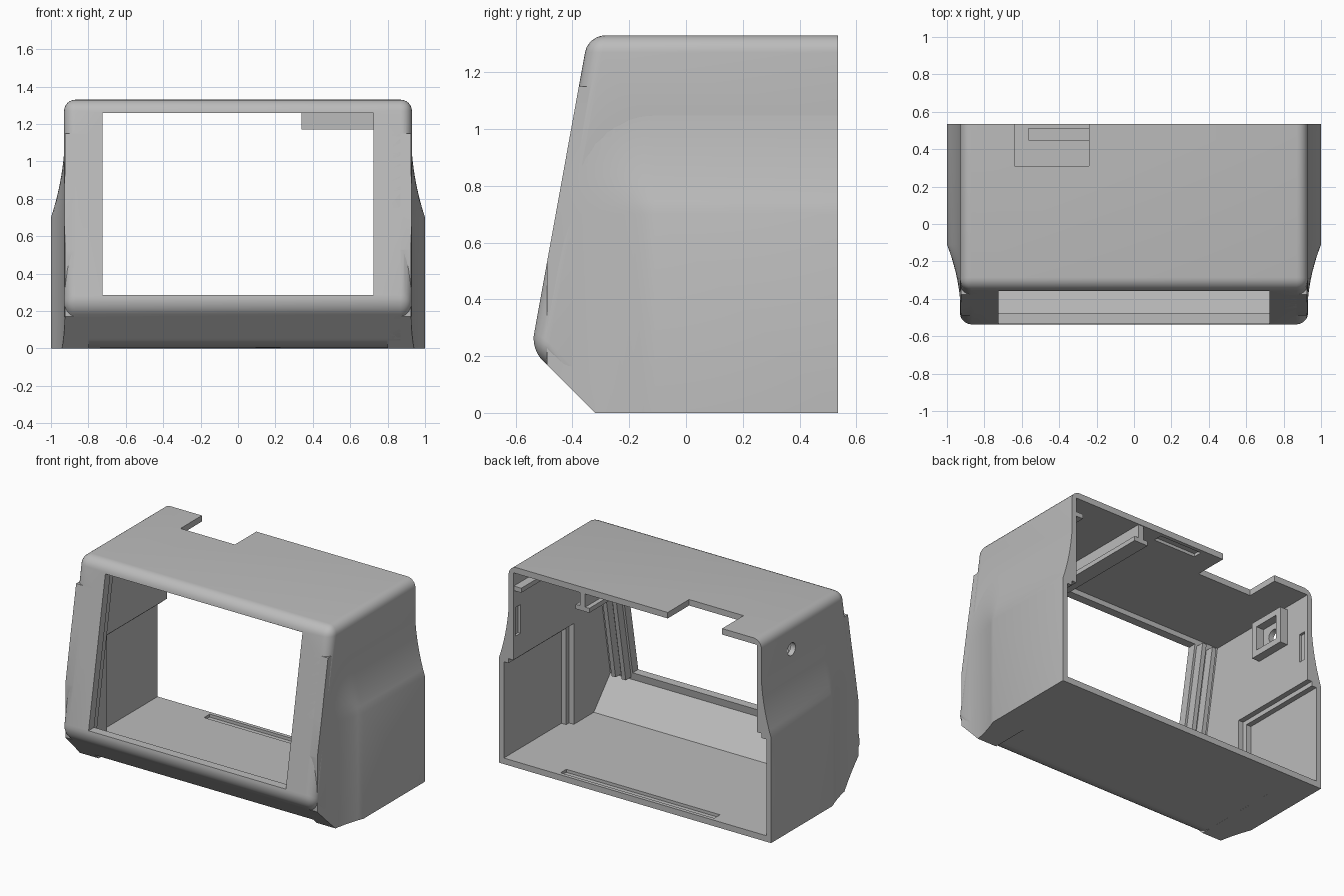
import bpy, bmesh, math
from mathutils import Matrix

if "Cube" in bpy.data.objects:
    bpy.data.objects.remove(bpy.data.objects["Cube"], do_unlink=True)

grey = bpy.data.materials.new("plain grey")
grey.use_nodes = True
grey.diffuse_color = (0.5, 0.5, 0.5, 1)
grey.node_tree.nodes["Principled BSDF"].inputs["Base Color"].default_value = grey.diffuse_color

BACK, TOP = 0.535, 1.33


def finish(name, bm):
    bmesh.ops.recalc_face_normals(bm, faces=bm.faces)
    mesh = bpy.data.meshes.new(name)
    bm.to_mesh(mesh)
    bm.free()
    mesh.materials.append(grey)
    ob = bpy.data.objects.new(name, mesh)
    bpy.context.scene.collection.objects.link(ob)
    return ob


def prism(name, profile, half, bevel=0):
    """Side profile of (y, z) points spread over x, with optional rounded edges."""
    bm = bmesh.new()
    face = bm.faces.new([bm.verts.new((-half, y, z)) for y, z in profile])
    ext = bmesh.ops.extrude_face_region(bm, geom=[face])["geom"]
    bmesh.ops.translate(bm, vec=(2 * half, 0, 0),
                        verts=[g for g in ext if isinstance(g, bmesh.types.BMVert)])
    if bevel:
        def rounded(e):
            a, b = (v.co for v in e.verts)
            at_back = a.y > 0.5 and b.y > 0.5
            bottom_side = a.z < 0.01 and b.z < 0.01 and abs(a.x - b.x) < 0.01
            return not (at_back or bottom_side)
        bmesh.ops.bevel(bm, geom=[e for e in bm.edges if rounded(e)], offset=bevel,
                        segments=6, profile=0.5, affect='EDGES')
    return finish(name, bm)


def box(name, x, y, z):
    bm = bmesh.new()
    bmesh.ops.create_cube(bm, size=1)
    for v in bm.verts:
        v.co = [lo + (c + 0.5) * (hi - lo) for c, (lo, hi) in zip(v.co, (x, y, z))]
    return finish(name, bm)


def mirrored(span, side):
    return tuple(sorted(side * v for v in span))


def combine(target, other, operation):
    """Apply a boolean and drop the tool object."""
    mod = target.modifiers.new("combine", 'BOOLEAN')
    mod.operation, mod.solver, mod.object = operation, 'EXACT', other
    graph = bpy.context.evaluated_depsgraph_get()
    mesh = bpy.data.meshes.new_from_object(target.evaluated_get(graph))
    target.modifiers.clear()
    target.data = mesh
    bpy.data.objects.remove(other, do_unlink=True)


def swelling(side):
    """Raised flank: flat at the lower back, easing into the wall up and forward."""
    steps = [i / 10 for i in range(1, 11)]
    ys = [0.7, -0.11] + [-0.11 - 0.38 * t for t in steps]
    zs = [-0.1, 0.7] + [0.7 + 0.45 * t for t in steps]
    bm = bmesh.new()
    grid = []
    for y in ys:
        row = []
        for z in zs:
            t = math.hypot(max(0, -0.11 - y) / 0.38, max(0, z - 0.7) / 0.45)
            row.append(bm.verts.new((side * (0.926 + 0.074 * max(0, 1 - t) ** 2), y, z)))
        grid.append(row)
    for a, b in zip(grid, grid[1:]):
        for i in range(len(zs) - 1):
            bm.faces.new((a[i], a[i + 1], b[i + 1], b[i]))
    ext = bmesh.ops.extrude_face_region(bm, geom=bm.faces[:])["geom"]
    for v in ext:
        if isinstance(v, bmesh.types.BMVert):
            v.co.x = side * 0.8
    return finish("flank", bm)


# Outer housing with swollen flanks
outline = [(BACK, 0), (-0.32, 0), (-0.545, 0.225), (-0.345, TOP), (BACK, TOP)]
housing = prism("housing", outline, 0.93, 0.06)
for side in (-1, 1):
    flank = swelling(side)
    combine(flank, prism("trim", outline, 1.2), 'INTERSECT')
    combine(housing, flank, 'UNION')

# Hollow interior, open at the back
cavity = [(0.7, 0.04), (-0.31, 0.04), (-0.484, 0.235), (-0.296, 1.29), (0.7, 1.29)]
combine(housing, prism("cavity", cavity, 0.895), 'DIFFERENCE')


def cut(x, y, z):
    combine(housing, box("cutter", x, y, z), 'DIFFERENCE')


# Screen window, cable notch, floor and ceiling grooves
cut((-0.725, 0.725), (-0.7, -0.2), (0.285, 1.26))
cut((-0.64, -0.24), (0.31, 0.7), (1.2, 1.5))
cut((-0.565, 0.565), (0.45, 0.51), (0.02, 0.1))
cut((-0.09, 0.22), (0.45, 0.51), (1.2, 1.31))

# Stepped side pockets and latch slots
for side in (-1, 1):
    cut(mirrored((0.85, 0.93), side), (-0.1, 0.7), (0.04, 0.71))
    cut(mirrored((0.85, 0.965), side), (-0.07, 0.7), (0.04, 0.68))
    cut(mirrored((0.85, 0.912), side), (0.46, 0.51), (0.86, 1.05))

# Round side hole
bm = bmesh.new()
bmesh.ops.create_cone(bm, cap_ends=True, segments=24, radius1=0.042, radius2=0.042, depth=0.4,
                      matrix=Matrix.Translation((-0.9, 0.22, 1.15)) @ Matrix.Rotation(math.pi / 2, 4, 'Y'))
combine(housing, finish("hole_cutter", bm), 'DIFFERENCE')

# Square socket around the hole
socket = box("socket_frame", (-0.9, -0.84), (0.09, 0.35), (1.03, 1.27))
combine(socket, box("cutter", (-1, -0.8), (0.13, 0.31), (1.07, 1.23)), 'DIFFERENCE')

# Upright screen guides following the sloped front
for side, label in ((-1, "right"), (1, "left")):
    for i, x in enumerate((0.755, 0.83)):
        guide = [(-0.49, 0.25), (-0.425, 0.25), (-0.247, 1.25), (-0.312, 1.25)]
        ob = prism(f"{label}_screen_guide_{i + 1}", guide, 0.015)
        ob.location.x = side * x

# Slide-in board rails under the ceiling
box("rail_web", (0.37, 0.41), (-0.2, 0.53), (1.17, 1.3))
box("rail_foot", (0.34, 0.44), (-0.2, 0.53), (1.17, 1.2))
box("rail_ledge", (0.84, 0.9), (-0.2, 0.53), (1.17, 1.2))
box("rail_stop", (0.34, 0.9), (-0.2, -0.16), (1.17, 1.3))

# Smooth shading with sharp creases kept
bpy.ops.object.select_all(action='DESELECT')
housing.select_set(True)
bpy.context.view_layer.objects.active = housing
bpy.ops.object.shade_smooth_by_angle(angle=math.radians(25))
